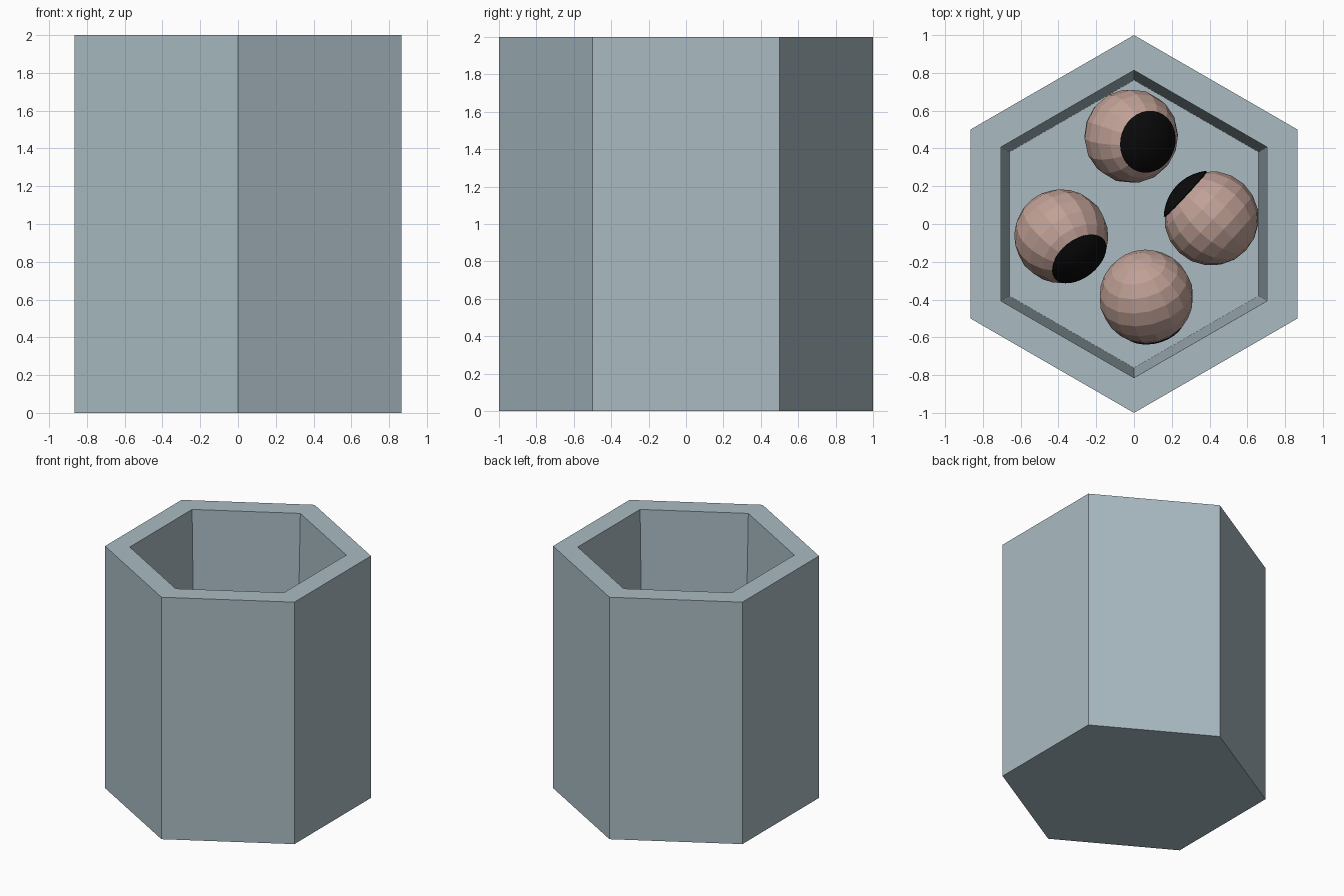
import bpy, bmesh, math
from mathutils import Vector, Matrix

if "Cube" in bpy.data.objects:
    bpy.data.objects.remove(bpy.data.objects["Cube"])


def material(name, rgb):
    m = bpy.data.materials.new(name)
    m.diffuse_color = (*rgb, 1)
    m.use_nodes = True
    m.node_tree.nodes["Principled BSDF"].inputs["Base Color"].default_value = m.diffuse_color
    return m


GREY = material("blue_grey", (0.40, 0.50, 0.545))
PINK = material("dusty_pink", (0.53, 0.355, 0.305))
BLACK = material("black", (0.003, 0.003, 0.003))


def finish(bm, name, mat):
    mesh = bpy.data.meshes.new(name)
    bm.to_mesh(mesh)
    bm.free()
    mesh.materials.append(mat)
    obj = bpy.data.objects.new(name, mesh)
    bpy.context.collection.objects.link(obj)
    return obj


def loft(bm, rings, sides):
    """Join (radius, z) rings into a closed-ended surface."""
    loops = []
    for r, z in rings:
        loops.append([bm.verts.new((r * math.sin(2 * math.pi * i / sides),
                                    -r * math.cos(2 * math.pi * i / sides), z))
                      for i in range(sides)])
    for a, b in zip(loops, loops[1:]):
        for i in range(sides):
            j = (i + 1) % sides
            bm.faces.new((a[i], a[j], b[j], b[i]))
    bm.faces.new(loops[0][::-1])
    bm.faces.new(loops[-1])


# Hexagonal cup: outer wall, rim, tapered inner wall, floor
FLOOR = 0.2
bm = bmesh.new()
loft(bm, [(1, 0), (1, 2), (0.814, 2), (0.762, FLOOR)], 6)
finish(bm, "hexagonal_cup", GREY)

# Balls on the cup floor, each with a round black spot around its own axis
R = 0.25
SPOT_ANGLE = math.radians(41)
balls = [("back", -0.015, 0.465, (0.45, -0.15, 0.85)),
         ("right", 0.41, 0.03, (-0.73, 0.68, 0.04)),
         ("front", 0.065, -0.385, (0.20, -0.78, -0.60)),
         ("left", -0.385, -0.065, (0.50, -0.63, 0.60))]
for name, x, y, direction in balls:
    turn = Vector(direction).to_track_quat('Z', 'Y').to_matrix().to_4x4()
    place = Matrix.Translation((x, y, FLOOR + R)) @ turn

    bm = bmesh.new()
    bmesh.ops.create_uvsphere(bm, u_segments=16, v_segments=10, radius=R)
    finish(bm, name + "_ball", PINK).matrix_world = place

    # Spot: thin spherical cap lying just over the ball
    bm = bmesh.new()
    rc = R + 0.003
    rings = [(rc * math.sin(SPOT_ANGLE * k / 8), rc * math.cos(SPOT_ANGLE * k / 8))
             for k in range(8, 0, -1)]
    rim = (0.96 * rings[0][0], 0.96 * rings[0][1])
    loft(bm, [rim] + rings, 32)
    finish(bm, name + "_ball_spot", BLACK).matrix_world = place
